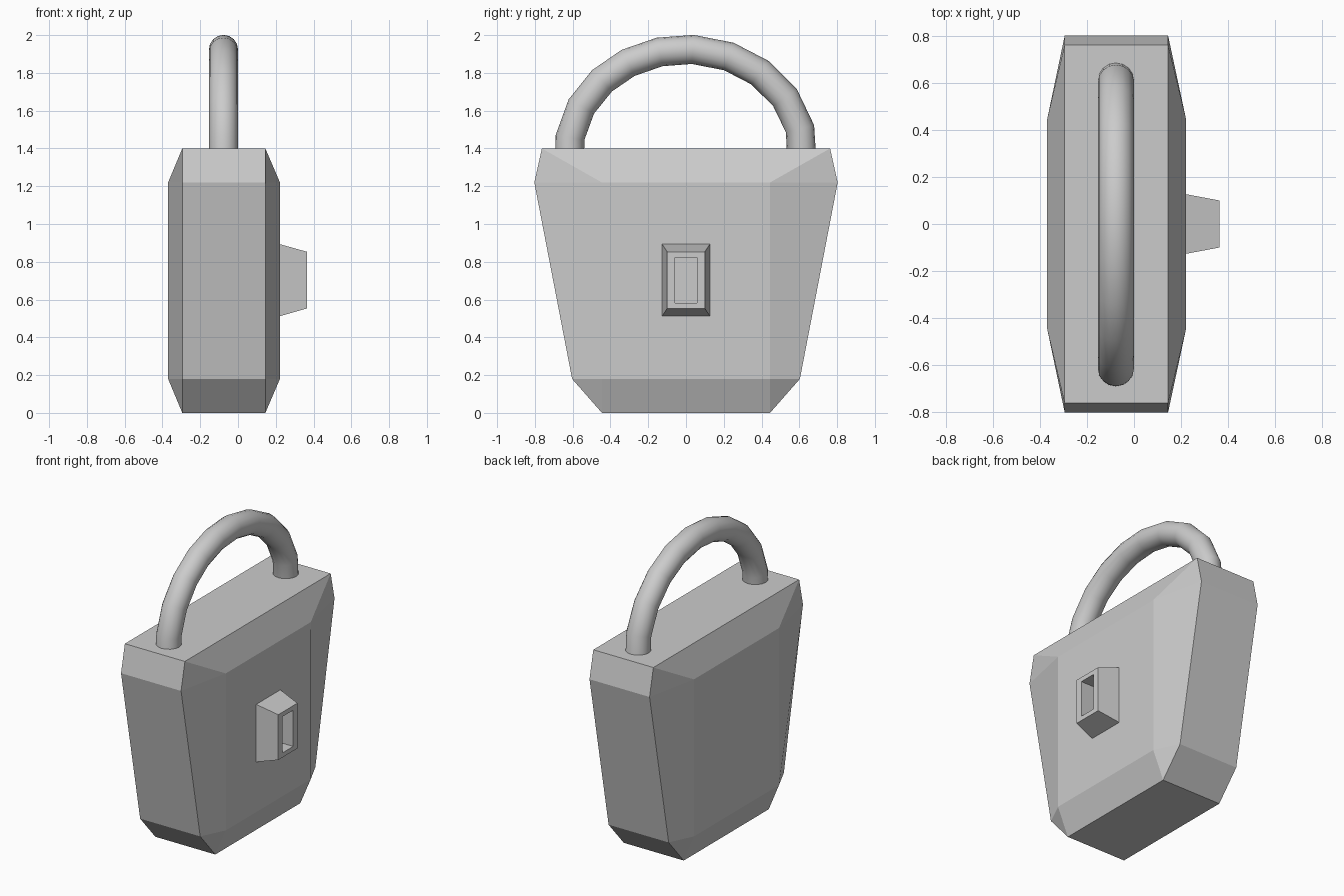
import bpy, bmesh
from math import sin, cos, radians

if "Cube" in bpy.data.objects:
    bpy.data.objects.remove(bpy.data.objects["Cube"])


def finish(name, bm):
    bmesh.ops.recalc_face_normals(bm, faces=bm.faces)
    mesh = bpy.data.meshes.new(name)
    bm.to_mesh(mesh)
    bm.free()
    obj = bpy.data.objects.new(name, mesh)
    bpy.context.collection.objects.link(obj)
    return obj


def rect(bm, x, half_y, z0, z1):
    pts = [(-half_y, z0), (half_y, z0), (half_y, z1), (-half_y, z1)]
    return [bm.verts.new((x, y, z)) for y, z in pts]


def bridge(bm, a, b):
    n = len(a)
    for i in range(n):
        j = (i + 1) % n
        bm.faces.new((a[i], a[j], b[j], b[i]))


# Body: eight-sided outline with a raised rectangular plate on each side
half = [(0.445, 0), (0.603, 0.18), (0.803, 1.22), (0.763, 1.4)]
outline = half + [(-y, z) for y, z in reversed(half)]
bm = bmesh.new()
rims = []
for x_rim, x_plate in ((-0.295, -0.37), (0.145, 0.222)):
    o = [bm.verts.new((x_rim, y, z)) for y, z in outline]
    bl, br, tr, tl = p = rect(bm, x_plate, 0.445, 0.18, 1.22)
    bm.faces.new(p)
    for f in ((o[7], o[0], br, bl), (o[0], o[1], br), (o[1], o[2], tr, br),
              (o[2], o[3], tr), (o[3], o[4], tl, tr), (o[4], o[5], tl),
              (o[5], o[6], bl, tl), (o[6], o[7], bl)):
        bm.faces.new(f)
    rims.append(o)
bridge(bm, *rims)
finish("lock_body", bm)

# Keyhole housing: tapered block with a recessed slot
bm = bmesh.new()
rings = [rect(bm, *r) for r in ((0.215, 0.128, 0.51, 0.895),
                                (0.365, 0.1, 0.553, 0.853),
                                (0.365, 0.057, 0.583, 0.823),
                                (0.235, 0.057, 0.583, 0.823))]
for a, b in zip(rings, rings[1:]):
    bridge(bm, a, b)
bm.faces.new(rings[0])
bm.faces.new(rings[-1])
finish("keyhole_housing", bm)

# Shackle: round bar swept along an elliptical arch
angles = [-8, 14, 32.5, 51, 68.6, 86.7, 103, 119.5, 135.6, 153, 171, 188]
curve = bpy.data.curves.new("shackle", 'CURVE')
curve.dimensions = '3D'
curve.bevel_depth = 0.077
curve.bevel_resolution = 6
curve.use_fill_caps = True
spline = curve.splines.new('POLY')
spline.points.add(len(angles) - 1)
for point, a in zip(spline.points, angles):
    t = radians(a)
    point.co = (-0.077, 0.622 * cos(t), 1.37 + 0.555 * sin(t), 1)
shackle = bpy.data.objects.new("shackle", curve)
bpy.context.collection.objects.link(shackle)
bpy.context.view_layer.objects.active = shackle
shackle.select_set(True)
bpy.ops.object.convert(target='MESH')
bpy.ops.object.shade_smooth_by_angle(angle=radians(40))
